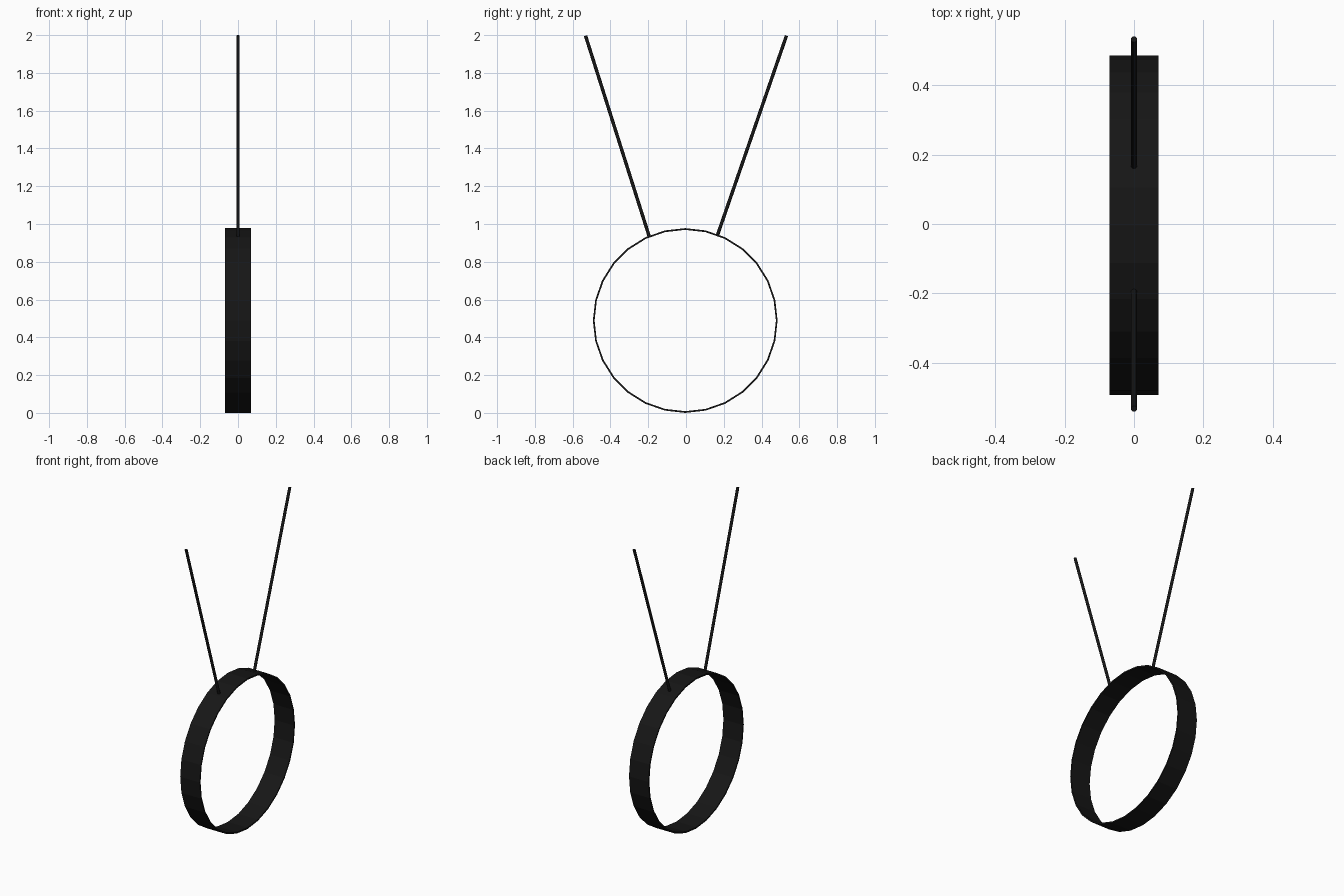
import bpy, bmesh, math
from mathutils import Vector

if "Cube" in bpy.data.objects:
    bpy.data.objects.remove(bpy.data.objects["Cube"])

black = bpy.data.materials.new("black")
black.diffuse_color = (0.008, 0.008, 0.008, 1)
black.use_nodes = True
black.node_tree.nodes["Principled BSDF"].inputs["Base Color"].default_value = black.diffuse_color


def finish(name, bm):
    bmesh.ops.recalc_face_normals(bm, faces=bm.faces)
    mesh = bpy.data.meshes.new(name)
    bm.to_mesh(mesh)
    bm.free()
    mesh.materials.append(black)
    obj = bpy.data.objects.new(name, mesh)
    bpy.context.collection.objects.link(obj)
    return obj


# Thin flat-sided hoop, axis along x
def hoop(name, centre, outer, inner, half_width, sides):
    bm = bmesh.new()
    section = [(outer, -half_width), (outer, half_width),
               (inner, half_width), (inner, -half_width)]
    rings = []
    for i in range(sides):
        a = 2 * math.pi * i / sides
        rings.append([bm.verts.new((x, centre[0] + r * math.cos(a),
                                    centre[1] + r * math.sin(a)))
                      for r, x in section])
    for i in range(sides):
        a, b = rings[i], rings[(i + 1) % sides]
        for k in range(4):
            n = (k + 1) % 4
            bm.faces.new((a[k], a[n], b[n], b[k]))
    return finish(name, bm)


# Slim round rod between two points
def rod(name, start, end, radius=0.009, sides=12):
    start, end = Vector(start), Vector(end)
    axis = end - start
    bm = bmesh.new()
    bmesh.ops.create_cone(bm, cap_ends=True, segments=sides, radius1=radius,
                          radius2=radius, depth=axis.length)
    bm.transform(axis.to_track_quat('Z', 'Y').to_matrix().to_4x4())
    bmesh.ops.translate(bm, verts=bm.verts, vec=(start + end) / 2)
    for f in bm.faces:
        f.smooth = len(f.verts) == 4
    obj = finish(name, bm)
    return obj


hoop("hoop", (-0.004, 0.489), 0.489, 0.480, 0.07, 28)
rod("front_rod", (0, -0.195, 0.935), (0, -0.532, 1.997))
rod("back_rod", (0, 0.167, 0.942), (0, 0.532, 1.997))
